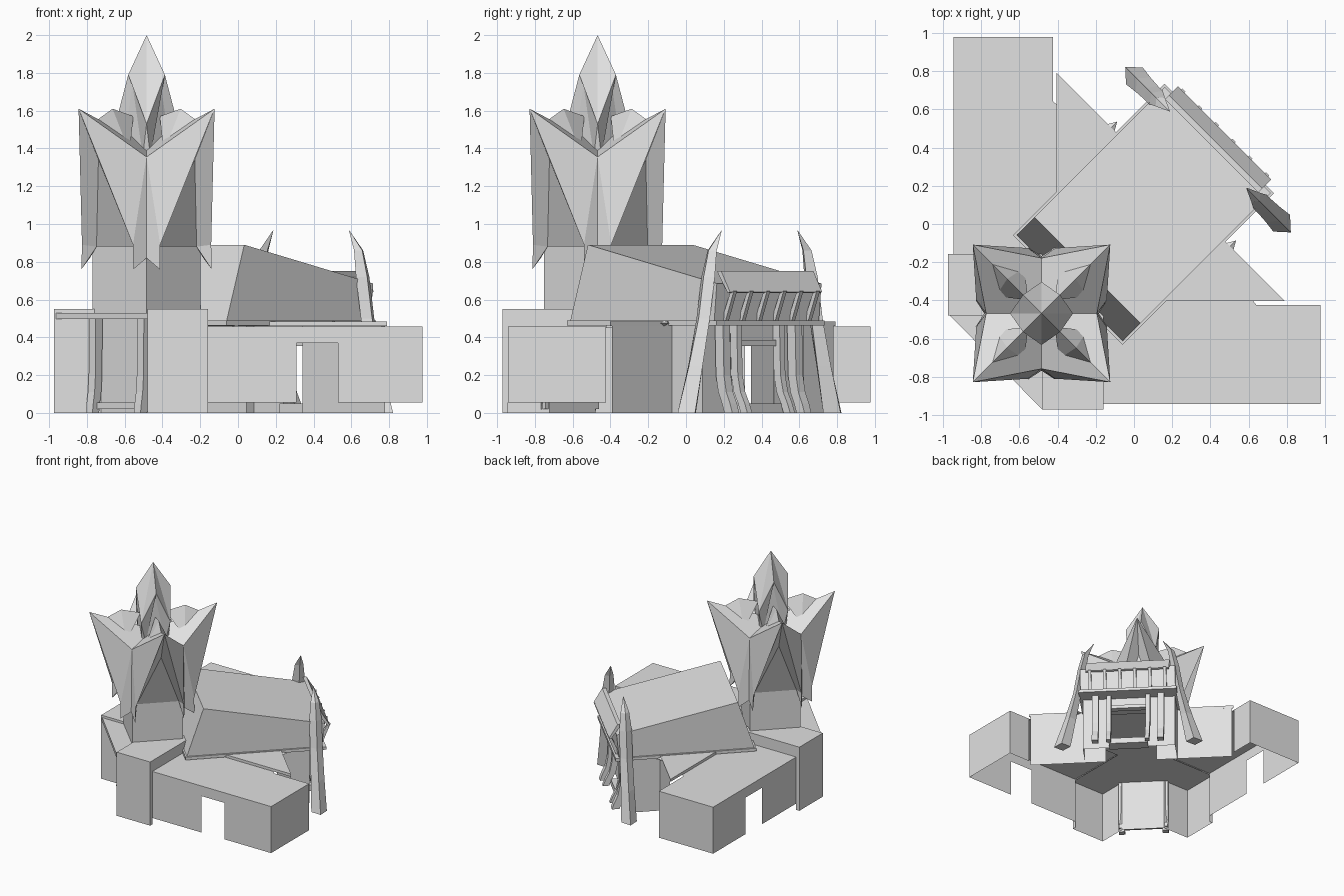
import bpy, bmesh, math
from mathutils import Matrix, Vector

if "Cube" in bpy.data.objects:
    bpy.data.objects.remove(bpy.data.objects["Cube"])

S = math.sqrt(0.5)
OFF = 0.002                      # the mirror plane is y = x + OFF
grey = bpy.data.materials.new("pale_grey")
grey.diffuse_color = (0.75, 0.75, 0.75, 1)
grey.use_nodes = True
grey.node_tree.nodes["Principled BSDF"].inputs["Base Color"].default_value = grey.diffuse_color


def D(u, v, z):
    """Point on the diagonal axes: u runs along the hall, v across it."""
    return ((u + v) * S, (u - v) * S, z)


def surf(name, polys, mirror=True):
    """Object from polygons, optionally mirrored over the diagonal plane."""
    bm = bmesh.new()
    allp = [list(p) for p in polys]
    if mirror:
        allp += [[(y, x, z) for x, y, z in reversed(p)] for p in polys]
    for p in allp:
        bm.faces.new([bm.verts.new((x, y + OFF, z)) for x, y, z in p])
    bmesh.ops.remove_doubles(bm, verts=bm.verts, dist=0.0005)
    bmesh.ops.recalc_face_normals(bm, faces=bm.faces)
    me = bpy.data.meshes.new(name)
    bm.to_mesh(me)
    bm.free()
    me.materials.append(grey)
    ob = bpy.data.objects.new(name, me)
    bpy.context.collection.objects.link(ob)
    return ob


def loft(rings):
    out = []
    for a, b in zip(rings, rings[1:]):
        n = len(a)
        out += [[a[i], a[(i + 1) % n], b[(i + 1) % n], b[i]] for i in range(n)]
    return out + [rings[0][::-1], rings[-1]]


def prism(pts, z0, z1):
    return loft([[(x, y, z) for x, y in pts] for z in (z0, z1)])


def dbox(u0, u1, v0, v1, z0, z1):
    pts = [D(u, v, 0)[:2] for u, v in ((u0, v0), (u1, v0), (u1, v1), (u0, v1))]
    return prism(pts, z0, z1)


def wall(a, b, z0, z1):
    return [(*a, z0), (*b, z0), (*b, z1), (*a, z1)]


def dwall(u0, v0, u1, v1, z0, z1):
    return wall(D(u0, v0, 0)[:2], D(u1, v1, 0)[:2], z0, z1)


# Wings: open-bottomed shells with a doorway notch in the outer wall
x0, x1, ya, yb, zb, zt = -0.16, 0.976, -0.944, -0.425, 0.055, 0.457
surf("wing", [
    [(x0, ya, zt), (x1, ya, zt), (x1, yb, zt), (0.64, yb, zt), (0.62, -0.40, zt), (x0, -0.40, zt)],
    wall((x0, ya), (0.31, ya), zb, zt),
    wall((0.31, ya), (0.53, ya), 0.37, zt),
    wall((0.53, ya), (x1, ya), zb, zt),
    wall((x1, ya), (x1, yb), zb, zt),
    wall((x1, yb), (0.77, yb), zb, zt)])

# Corner blocks beside the rear porch
bf, bn = -0.974, -0.47
surf("corner_block", [
    [(-0.48, bf, 0.55), (-0.16, bf, 0.55), (-0.16, -0.42, 0.55), (-0.48, -0.42, 0.55)],
    wall((-0.48, bf), (-0.16, bf), 0, 0.55),
    wall((-0.16, bf), (-0.16, ya), 0, 0.55),
    wall((-0.16, ya), (-0.16, -0.42), 0.45, 0.55),
    wall((-0.16, -0.42), (-0.48, -0.42), 0.45, 0.55),
    wall((-0.48, bf), (-0.48, -0.725), 0, 0.55),
    wall((-0.48, -0.725), (-0.48, bn), 0.49, 0.55)])

# Ceiling over the rooms behind the porch
cu, fu = 0.272, 0.5
surf("ceiling", [[(x, y, 0.448) for x, y in (
    (-0.48, bf), (-0.16, bf), (-0.16, -0.405), (0.1, -0.405), D(cu, 0.3, 0)[:2],
    D(cu, 0, 0)[:2], D(-0.852, 0, 0)[:2], (-0.48, -0.725))]])

# Rear porch: canopy, back wall, sill and flared posts
surf("porch_canopy", prism([(bf, bn), (-0.48, bf), (-0.48, bn)], 0.497, 0.53), False)
surf("porch_sill", dbox(-0.90, -0.855, -0.2, 0.2, 0.02, 0.055), False)
surf("porch_wall", [dwall(-0.852, -0.173, -0.852, 0.173, 0, 0.5)], False)


def post(u, v, w, d, flare, top):
    """Slim post whose foot sweeps out along u."""
    rings = []
    for z, k in ((0, 1.0), (0.05, 0.75), (0.11, 0.35), (0.2, 0.1), (top, 0)):
        o = u + flare * k
        rings.append([D(o - d, v - w, z), D(o + d, v - w, z), D(o + d, v + w, z), D(o - d, v + w, z)])
    return loft(rings)


surf("porch_post", post(-0.885, 0.18, 0.025, 0.025, -0.025, 0.5))

# Hall sill and lower walls
surf("hall_sill", dbox(0.47, 0.57, -0.16, 0.16, 0, 0.05), False)
surf("hall_wall", [
    dwall(cu, 0.21, cu, 0.83, 0.0, 0.47),
    dwall(cu, 0.38, fu, 0.38, 0.0, 0.47),
    dwall(fu, 0.38, fu, 0.16, 0.0, 0.47),
    dwall(fu, 0.16, fu, 0, 0.37, 0.47)])
surf("door_lintel", dbox(0.48, 0.53, -0.17, 0.17, 0.355, 0.385), False)

# Eave slabs
surf("side_roof", prism([(0.79, -0.405), D(cu, 0.3, 0)[:2], (0.0, -0.25), (0.1, -0.405)], 0.46, 0.483))
surf("hall_eave", dbox(-0.49, 0.63, -0.405, 0.405, 0.463, 0.488), False)

# Hall roof: straight sides, sloping back face, top falling to the front
prof = [(-0.478, 0.485), (0.60, 0.485), (0.62, 0.685), (-0.345, 0.89)]
surf("hall_roof", loft([[D(u, v, z) for u, z in prof] for v in (-0.392, 0.392)]), False)

# Front gallery: overhanging sloped panel on slanted struts
panel = [(0.575, 0.752), (0.605, 0.752), (0.672, 0.64), (0.655, 0.635), (0.59, 0.725)]
surf("gallery_panel", loft([[D(u, v, z) for u, z in panel] for v in (-0.345, 0.345)]), False)
struts = []
for i in range(6):
    v = -0.31 + i * 0.62 / 5
    pr = [(0.585, 0.488), (0.615, 0.488), (0.678, 0.645), (0.65, 0.64)]
    struts += loft([[D(u, v + s, z) for u, z in pr] for s in (-0.012, 0.012)])
surf("gallery_strut", struts, False)

# Front posts with swept feet
surf("door_post", post(0.53, 0.16, 0.018, 0.025, 0.08, 0.47))
surf("front_post", post(0.54, 0.27, 0.026, 0.03, 0.07, 0.47))

# Great leaning horn columns at the front corners
horn = []
for z, v, hv, hu in ((0, 0.545, 0.068, 0.062), (0.25, 0.48, 0.048, 0.054), (0.5, 0.422, 0.034, 0.05),
                     (0.72, 0.385, 0.034, 0.05), (0.86, 0.355, 0.027, 0.034), (0.965, 0.285, 0.002, 0.002)):
    u = 0.548
    horn.append([D(u - hu, v, z), D(u, v - hv, z), D(u + hu, v, z), D(u, v + hv, z)])
surf("horn_column", loft(horn))

# Small spikes at the inner corners of the side roofs
tip = D(0.315, 0.44, 0.475)
ring = [D(cu, 0.415, 0.475), D(cu, 0.44, 0.49), D(cu, 0.465, 0.475), D(cu, 0.44, 0.46)]
surf("roof_spike", [[ring[i], ring[(i + 1) % 4], tip] for i in range(4)])

# Tower
CX, CY = -0.484, -0.468 - OFF


def four(name, half=(), whole=()):
    """Copy one side round the tower; 'half' is also reflected left to right."""
    base = [list(p) for p in whole] + [list(p) for p in half]
    base += [[(-x, y, z) for x, y, z in reversed(p)] for p in half]
    out = []
    for k in range(4):
        m = Matrix.Rotation(k * math.pi / 2, 3, 'Z')
        for p in base:
            out.append([tuple(m @ Vector(q) + Vector((CX, CY, 0))) for q in p])
    return surf(name, out, False)


r = 0.285
surf("tower_base", prism([(CX + r, CY), (CX, CY + r), (CX - r, CY), (CX, CY - r)], 0.5, 0.89), False)

# Crown of four pointed corners with slanted niches below each tip
N, T, C = (0, -0.29, 1.355), (0.36, -0.36, 1.61), (0, 0, 1.42)
M, F, B = (0.072, -0.342, 0.89), (0.07, -0.345, 0.76), (0, -0.3, 0.82)
R, R2, A = (0.03, -0.265, 0.88), (0.265, -0.03, 0.88), (0.255, -0.255, 1.34)
four("tower_crown",
     half=[[N, B, F, M], [N, M, T], [T, M, R, A], [M, F, R], [F, B, R], [N, T, C]],
     whole=[[A, R, R2]])

# Ridge fins on the crown corners
I, J, O = (0.07, -0.07, 1.57), (0.18, -0.18, 1.61), (0.27, -0.27, 1.545)
P, Q = (0.09, -0.24, 1.38), (0.24, -0.09, 1.38)
four("crown_fin", whole=[[I, P, J], [J, P, O], [J, Q, I], [O, Q, J], [O, P, Q]])

# Spire: four kite faces over smaller niches
top, K, L = (0, 0, 2.0), (0.097, -0.097, 1.79), (0, -0.165, 1.53)
a, b, c = (0.075, -0.075, 1.74), (0.02, -0.13, 1.36), (0.13, -0.02, 1.36)
four("spire", half=[[top, L, K], [K, L, b, a], [L, (0, -0.13, 1.36), b]], whole=[[a, b, c]])
